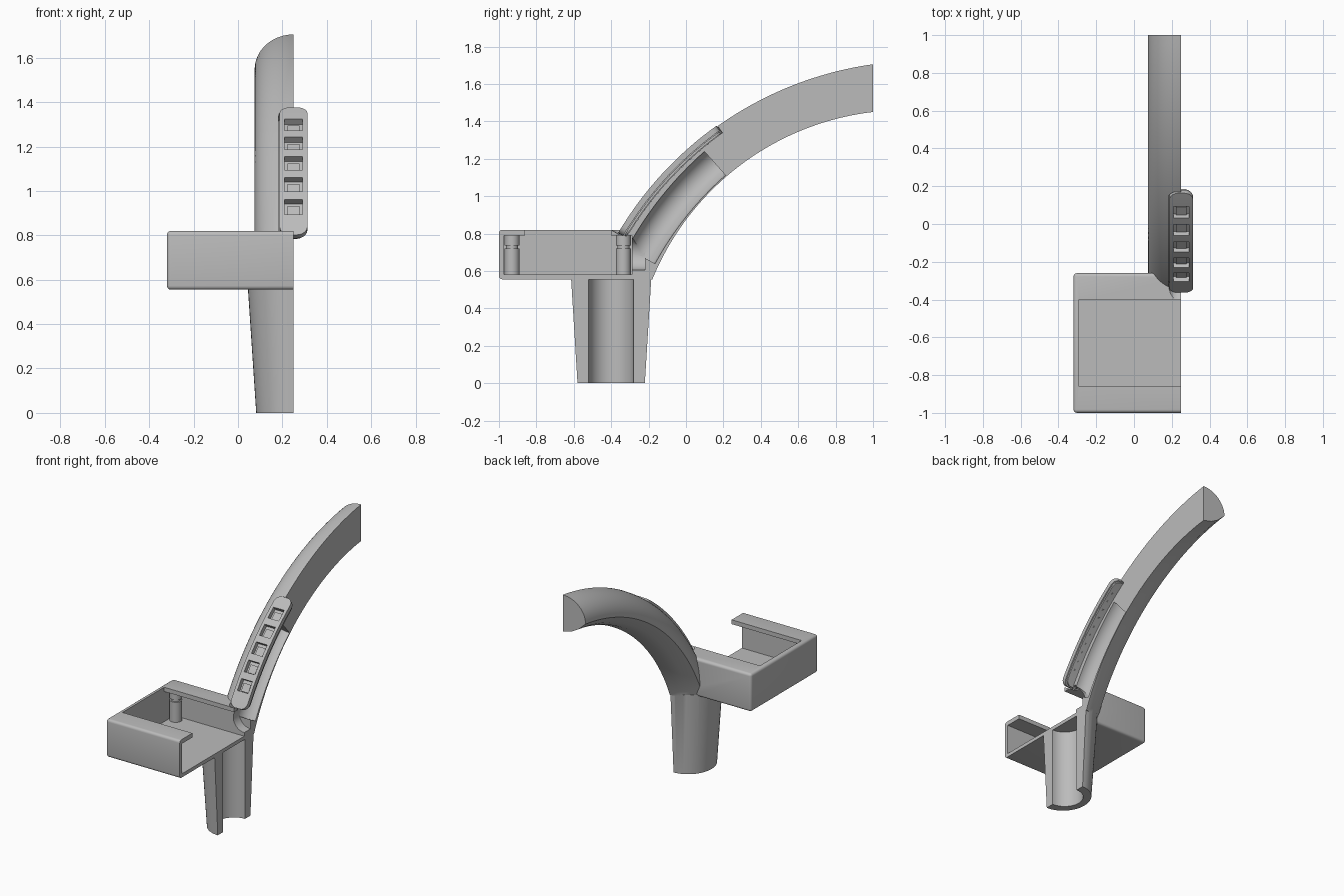
import bpy, bmesh, math
from mathutils import Vector, Matrix

if "Cube" in bpy.data.objects:
    bpy.data.objects.remove(bpy.data.objects["Cube"])

CUT = 0.25  # plane where the body is sliced in half
grey = bpy.data.materials.new("plain grey")
grey.use_nodes = True
grey.diffuse_color = (0.5, 0.5, 0.5, 1)
grey.node_tree.nodes["Principled BSDF"].inputs["Base Color"].default_value = (0.5, 0.5, 0.5, 1)


def finish(name, bm):
    bmesh.ops.recalc_face_normals(bm, faces=bm.faces)
    mesh = bpy.data.meshes.new(name)
    bm.to_mesh(mesh)
    bm.free()
    ob = bpy.data.objects.new(name, mesh)
    bpy.context.collection.objects.link(ob)
    mesh.materials.append(grey)
    return ob


def box(name, lo, hi, bevel=0):
    bm = bmesh.new()
    lo, hi = Vector(lo), Vector(hi)
    bmesh.ops.create_cube(bm, size=1, matrix=Matrix.Translation((lo + hi) / 2) @ Matrix.Diagonal((*(hi - lo), 1)))
    if bevel:
        bmesh.ops.bevel(bm, geom=bm.edges[:], offset=bevel, segments=4, profile=0.5, affect='EDGES')
    return finish(name, bm)


def loft(name, rings):
    bm = bmesh.new()
    rows = [[bm.verts.new(p) for p in ring] for ring in rings]
    n = len(rows[0])
    for a, b in zip(rows, rows[1:]):
        for i in range(n):
            bm.faces.new((a[i], a[(i + 1) % n], b[(i + 1) % n], b[i]))
    bm.faces.new(rows[0])
    bm.faces.new(rows[-1])
    return finish(name, bm)


def disc(x, y, z, rx, ry, n=48):
    return [(x + rx * math.cos(math.tau * i / n), y + ry * math.sin(math.tau * i / n), z) for i in range(n)]


class Arc:
    """Circle through three points of the side profile."""
    def __init__(self, p, q, r):
        p, q, r = Vector(p), Vector(q), Vector(r)
        u, v = q - p, r - q
        a, b = u.dot((p + q) / 2), v.dot((q + r) / 2)
        det = u.x * v.y - u.y * v.x
        self.c = Vector(((a * v.y - b * u.y) / det, (u.x * b - v.x * a) / det))
        self.r = (p - self.c).length

    def at(self, ang, off=0):
        return self.c + (self.r + off) * Vector((-math.cos(ang), math.sin(ang)))

    def angle_z(self, z):
        return math.asin((z - self.c.y) / self.r)

    def angle_y(self, y):
        return math.acos((self.c.x - y) / self.r)


def boolean(ob, other, op):
    mod = ob.modifiers.new(op, 'BOOLEAN')
    mod.operation, mod.solver, mod.object = op, 'EXACT', other
    bpy.context.view_layer.objects.active = ob
    bpy.ops.object.modifier_apply(modifier=mod.name)
    bpy.data.objects.remove(other)


upper = Arc((-0.35, 0.815), (0.17, 1.375), (1, 1.705))
lower = Arc((-0.18, 0.555), (0.21, 1.10), (1, 1.45))

# Curved horn: rounded back, ridge along the side, shallower belly
section = [(CUT + 0.05, 1)]
for i in range(17):
    t = math.pi / 2 * i / 16
    section.append((CUT - 0.175 * math.sin(t), 0.38 + 0.62 * math.cos(t)))
section += [(0.13, 0.18), (0.185, 0.06), (CUT, 0), (CUT + 0.05, 0)]
u0, u1 = upper.angle_z(0.57), upper.angle_y(1)
l0, l1 = lower.angle_z(0.555), lower.angle_y(1)
rings = []
for i in range(41):
    t = i / 40
    top, low = upper.at(u0 + (u1 - u0) * t), lower.at(l0 + (l1 - l0) * t)
    rings.append([(x, *low.lerp(top, v)) for x, v in section])
horn = loft("horn", rings)

# Tray with handle and horn joined into one body
body = box("body", (-0.32, -1, 0.555), (0.4, -0.26, 0.82), 0.018)
handle = loft("handle", [disc(CUT, -0.4, 0, 0.168, 0.18), disc(CUT, -0.4, 0.57, 0.206, 0.215)])
boolean(body, handle, 'UNION')
boolean(body, horn, 'UNION')


# Strip bent along the upper arc, with optional windows
P0, P1 = upper.angle_z(0.80) * upper.r, upper.angle_z(1.372) * upper.r
W0, W1 = upper.angle_z(0.925) * upper.r, upper.angle_z(1.295) * upper.r
centres = [W0 + (W1 - W0) * i / 4 for i in range(5)]
WIN = 0.04


def strip(name, grow, top, bottom, windows):
    s0, s1, r, half = P0 - grow, P1 + grow, 0.045, 0.063 + grow
    stations = {s for d in (0, 0.002, 0.008, 0.018, 0.03, r) for s in (s0 + d, s1 - d)}
    stations |= {c + k * WIN for c in centres for k in (-1, 0, 1)}
    stations = sorted(stations)
    bm = bmesh.new()
    rows = []
    for s in stations:
        d = min(s - s0, s1 - s, r)
        h = half - r + math.sqrt(max(0, r * r - (r - d) ** 2))
        rows.append([bm.verts.new((k * h, s, top)) for k in (-1, -0.66, 0.66, 1)])
    for j, (a, b) in enumerate(zip(rows, rows[1:])):
        mid = (stations[j] + stations[j + 1]) / 2
        for i in range(3):
            if windows and i == 1 and any(abs(mid - c) < WIN for c in centres):
                continue
            bm.faces.new((a[i], a[i + 1], b[i + 1], b[i]))
    new = bmesh.ops.extrude_face_region(bm, geom=bm.faces[:], use_keep_orig=True)["geom"]
    for v in new:
        if isinstance(v, bmesh.types.BMVert):
            v.co.z = bottom
    for v in bm.verts:
        v.co = (CUT + v.co.x, *upper.at(v.co.y / upper.r, v.co.z))
    return finish(name, bm)


# Hollows: tray cavity and opening, handle bore, cable channel, strip recess
boolean(body, box("cavity", (-0.29, -0.973, 0.58), (0.5, -0.288, 0.79)), 'DIFFERENCE')
boolean(body, box("opening", (-0.29, -0.86, 0.7), (0.5, -0.4, 0.9)), 'DIFFERENCE')
boolean(body, loft("bore", [disc(CUT, -0.4, z, 0.12, 0.12) for z in (-0.1, 0.555)]), 'DIFFERENCE')
port = [[(x, y, 0.69 + q) for x, q, _ in disc(CUT, 0, 0, 0.085, 0.085)] for y in (-0.32, -0.22)]
boolean(body, loft("port", port), 'DIFFERENCE')
duct = Arc((-0.24, 0.68), (-0.06, 0.95), (0.155, 1.175))
d0, d1 = duct.angle_z(0.68), duct.angle_z(1.175)
rings = [[(x, *duct.at(d0 + (d1 - d0) * i / 16, q)) for x, q, _ in disc(CUT, 0, 0, 0.085, 0.085)]
         for i in range(17)]
boolean(body, loft("duct", rings), 'DIFFERENCE')
boolean(body, strip("recess", 0.004, 0.06, -0.044, False), 'DIFFERENCE')
boolean(body, box("slice", (CUT, -2, -1), (2, 2, 3)), 'DIFFERENCE')

# Window strip, its backing board, lamps and solder pins
parts = [body, strip("window_strip", 0, 0.005, -0.026, True),
         strip("backing_board", -0.006, -0.03, -0.042, False)]


def bent_block(name, x, s, off, size):
    block = box(name, [-k / 2 for k in size], [k / 2 for k in size])
    ang = s / upper.r
    block.location = (CUT + x, *upper.at(ang, off))
    block.rotation_euler.x = math.pi / 2 - ang
    parts.append(block)


for i, c in enumerate(centres):
    bent_block(f"lamp_{i}", 0, c - 0.008, -0.024, (0.055, 0.055, 0.014))
    for x in (-0.03, 0.03):
        for k in (-0.03, 0.03):
            bent_block(f"pin_{i}", x, c + k, -0.044, (0.01, 0.01, 0.008))

# Corner posts inside the tray
for name, y in (("front_post", -0.93), ("rear_post", -0.335)):
    steps = ((0.575, 0.04), (0.72, 0.04), (0.721, 0.032), (0.735, 0.032), (0.736, 0.04), (0.795, 0.04))
    parts.append(loft(name, [disc(-0.245, y, z, r, r, 24) for z, r in steps]))

bpy.ops.object.select_all(action='DESELECT')
for ob in parts:
    ob.select_set(True)
bpy.context.view_layer.objects.active = body
bpy.ops.object.shade_smooth_by_angle(angle=math.radians(30))
